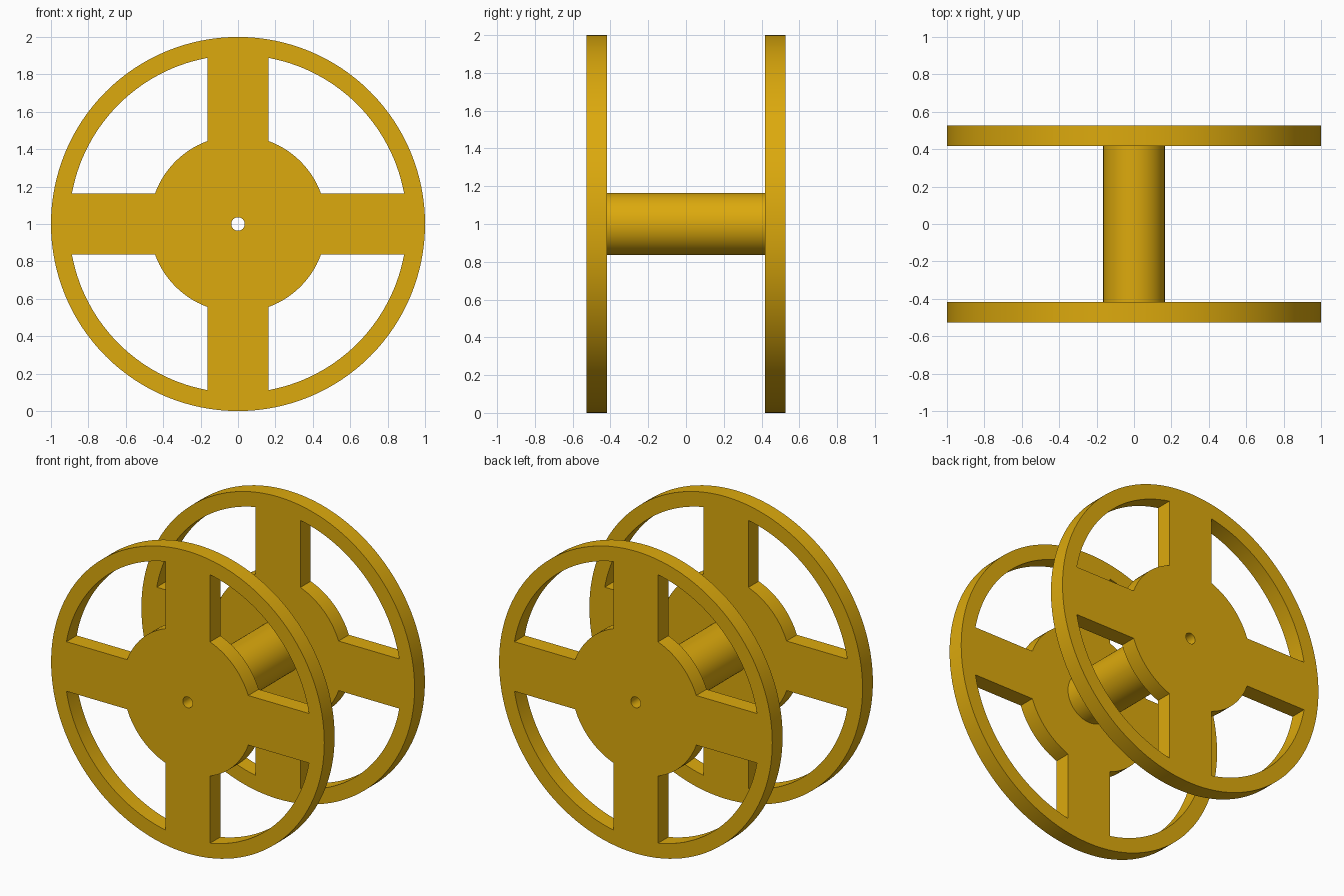
import bpy, bmesh
from math import sin, cos, asin, pi, radians
from mathutils import Matrix

if "Cube" in bpy.data.objects:
    bpy.data.objects.remove(bpy.data.objects["Cube"])

R, RIM_IN, HUB, SPOKE, BORE = 1.0, 0.903, 0.473, 0.164, 0.036
AXLE_R, Y_IN, Y_OUT = 0.165, 0.418, 0.526

mat = bpy.data.materials.new("yellow")
mat.diffuse_color = (0.72, 0.40, 0.004, 1)
mat.use_nodes = True
mat.node_tree.nodes["Principled BSDF"].inputs["Base Color"].default_value = mat.diffuse_color


def arc(r, a0, a1, n):
    return [(r * cos(a0 + (a1 - a0) * i / n), r * sin(a0 + (a1 - a0) * i / n))
            for i in range(n + 1)]


def circle(r, n):
    return arc(r, 0, 2 * pi, n)[:-1]


def window(q):
    # opening between two spokes, bounded by the rim and the hub disc
    s = q * pi / 2
    o, i = asin(SPOKE / RIM_IN), asin(SPOKE / HUB)
    return (arc(RIM_IN, s + o, s + pi / 2 - o, 28)
            + arc(HUB, s + pi / 2 - i, s + i, 14))


def plate(name, loops, y0, y1):
    # outline with holes, extruded along y
    cu = bpy.data.curves.new(name, 'CURVE')
    cu.dimensions, cu.fill_mode = '2D', 'BOTH'
    cu.extrude = (y1 - y0) / 2
    for pts in loops:
        sp = cu.splines.new('POLY')
        sp.points.add(len(pts) - 1)
        for p, (x, y) in zip(sp.points, pts):
            p.co = (x, y, 0, 1)
        sp.use_cyclic_u = True
    tmp = bpy.data.objects.new(name + "_outline", cu)
    bpy.context.collection.objects.link(tmp)
    bpy.context.view_layer.update()
    dg = bpy.context.evaluated_depsgraph_get()
    me = bpy.data.meshes.new_from_object(tmp.evaluated_get(dg))
    bpy.data.objects.remove(tmp)
    bm = bmesh.new()
    bm.from_mesh(me)
    bmesh.ops.remove_doubles(bm, verts=bm.verts, dist=1e-5)
    bm.transform(Matrix.Rotation(radians(90), 4, 'X'))
    bmesh.ops.recalc_face_normals(bm, faces=bm.faces)
    bm.to_mesh(me)
    bm.free()
    me.materials.clear()
    me.materials.append(mat)
    ob = bpy.data.objects.new(name, me)
    ob.location = (0, (y0 + y1) / 2, R)
    bpy.context.collection.objects.link(ob)
    bpy.ops.object.select_all(action='DESELECT')
    ob.select_set(True)
    bpy.context.view_layer.objects.active = ob
    bpy.ops.object.shade_smooth_by_angle(angle=radians(30))
    return ob


# spoked wheels
wheel = [circle(R, 128)] + [window(q) for q in range(4)] + [circle(BORE, 32)]
plate("front_wheel", wheel, -Y_OUT, -Y_IN)
plate("back_wheel", wheel, Y_IN, Y_OUT)
# hollow axle
plate("axle", [circle(AXLE_R, 64), circle(BORE, 32)], -Y_IN, Y_IN)
